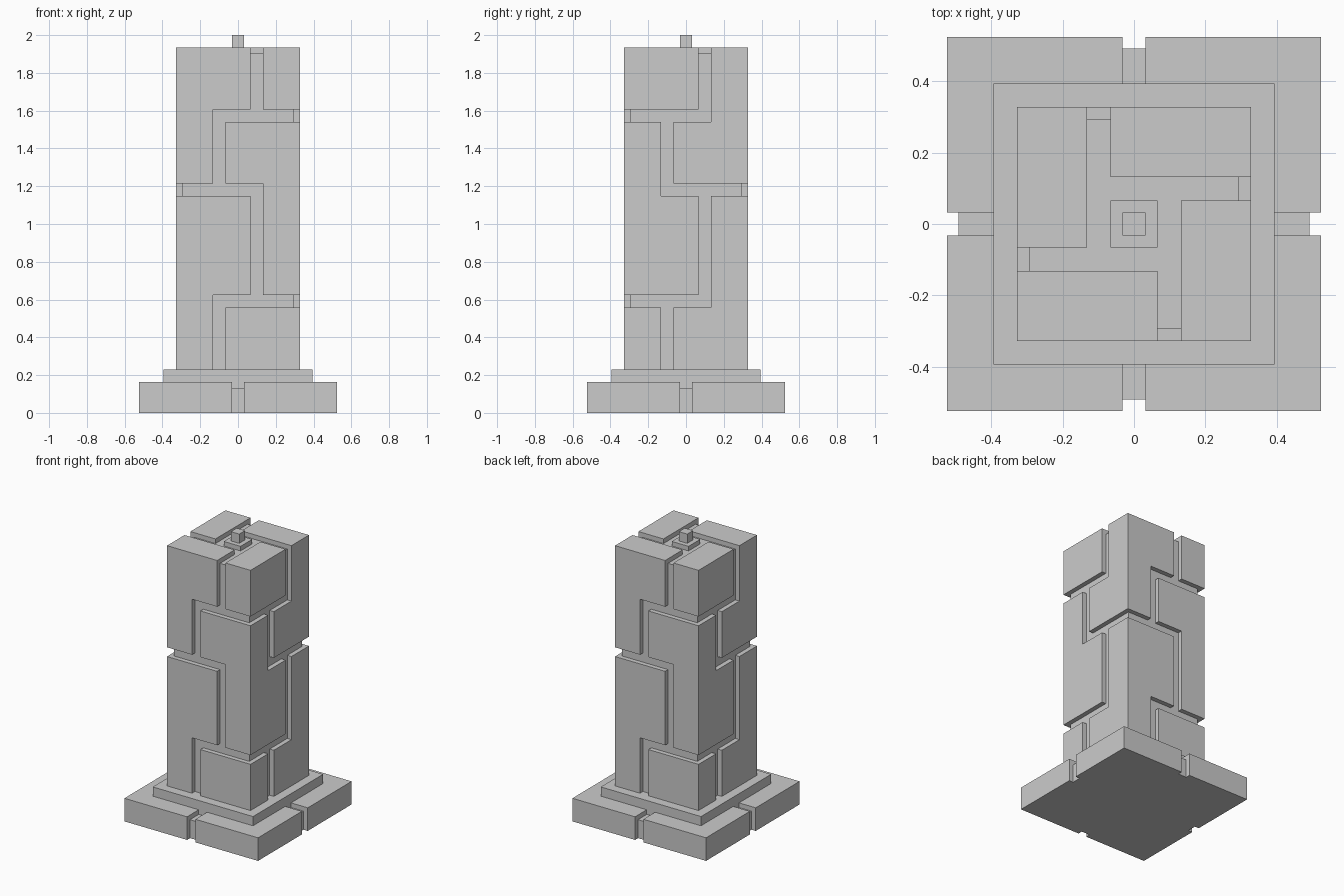
import bpy
import bmesh
from mathutils import Matrix, Vector
from math import pi

if "Cube" in bpy.data.objects:
    bpy.data.objects.remove(bpy.data.objects["Cube"])

U = 2 / 61  # everything sits on a regular module


def boxes_object(name, boxes):
    """One object from boxes (x0, x1, y0, y1, z0, z1, quarter turns), in modules."""
    bm = bmesh.new()
    for x0, x1, y0, y1, z0, z1, turn in boxes:
        mat = (Matrix.Rotation(turn * pi / 2, 4, 'Z')
               @ Matrix.Translation(Vector((x0 + x1, y0 + y1, z0 + z1)) * U / 2)
               @ Matrix.Diagonal(((x1 - x0) * U, (y1 - y0) * U, (z1 - z0) * U, 1)))
        bmesh.ops.create_cube(bm, size=1, matrix=mat)
    mesh = bpy.data.meshes.new(name)
    bm.to_mesh(mesh)
    bm.free()
    obj = bpy.data.objects.new(name, mesh)
    bpy.context.collection.objects.link(obj)
    return obj


def block(name, half, z0, z1):
    return boxes_object(name, [(-half, half, -half, half, z0, z1, 0)])


def carve(obj, boxes):
    """Cut all groove boxes out of a block."""
    cutter = boxes_object(obj.name + "_cutter", boxes)
    cutter.hide_render = True
    mod = obj.modifiers.new("grooves", 'BOOLEAN')
    mod.operation = 'DIFFERENCE'
    mod.solver = 'EXACT'
    mod.use_self = True
    mod.object = cutter
    bpy.context.view_layer.objects.active = obj
    bpy.ops.object.modifier_apply(modifier=mod.name)
    bpy.data.objects.remove(cutter)


# Base slab, split into four corners by shallow grooves
base = block("base_slab", 16, 0, 5)
cuts = []
for t in range(4):
    cuts.append((-1, 1, -18, -15, -1, 6, t))
    cuts.append((-1, 1, -18, -12, 4, 6, t))
carve(base, cuts)

# Plinth step
block("plinth", 12, 5, 7)

# Column with interlocking stone joints
column = block("column", 10, 7, 59)
cuts = []
for t in range(4):
    # stepped upright joints
    for x, z0, z1 in ((2, 47, 61), (-4, 35, 49), (2, 17, 37), (-4, 5, 19)):
        cuts.append((x, x + 2, -12, -9, z0, z1, t))
    # level joints, running out to alternate corners
    for z, to_right in ((47, True), (35, False), (17, True)):
        if t % 2:
            to_right = not to_right
        x0, x1 = (-4, 12) if to_right else (-12, 4)
        cuts.append((x0, x1, -12, -9, z, z + 2, t))
    # pinwheel groove on the top
    cuts.append((2, 4, -12, 4, 58, 61, t))
carve(column, cuts)

# Small stud on the top
block("top_stud", 1, 59, 61)
